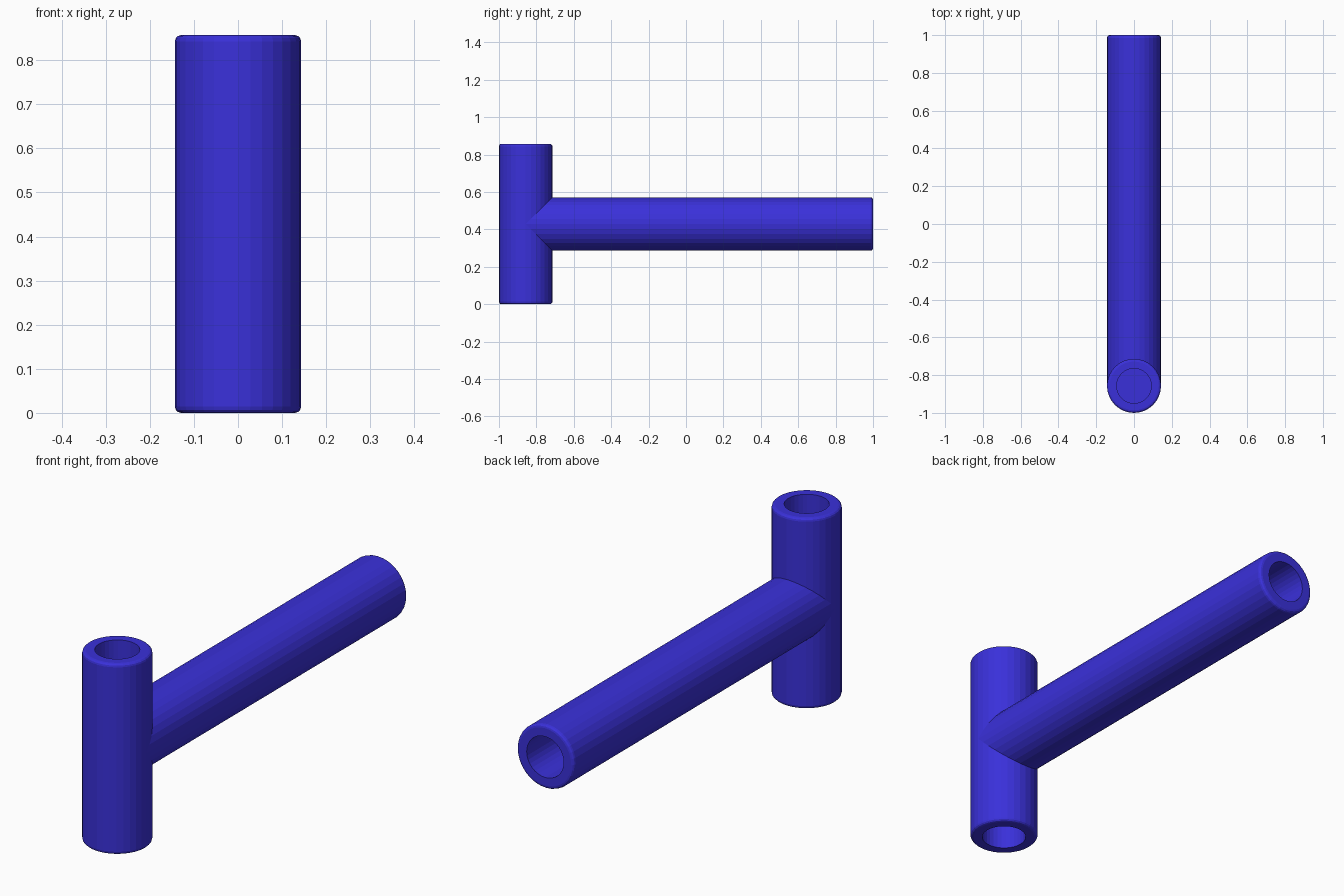
import bpy, bmesh, math
from mathutils import Matrix

if "Cube" in bpy.data.objects:
    bpy.data.objects.remove(bpy.data.objects["Cube"])

SIDES = 32
R, BORE, DEPTH, BEV = 0.143, 0.092, 0.25, 0.014

blue = bpy.data.materials.new("deep blue")
blue.diffuse_color = (0.042, 0.030, 0.70, 1)
blue.use_nodes = True
blue.node_tree.nodes["Principled BSDF"].inputs["Base Color"].default_value = blue.diffuse_color


def rounded(z, s):
    # rounded outer rim; s = +1 for the upper end, -1 for the lower end
    pts = []
    for i in range(4):
        a = math.pi / 2 * i / 3
        pts.append((R - BEV + BEV * math.cos(a), z - s * BEV + s * BEV * math.sin(a)))
    return pts


def socket(z, s):
    # rim, bore wall and bore floor
    return rounded(z, s) + [(BORE, z), (BORE, z - s * DEPTH), (0, z - s * DEPTH)]


def tube(name, profile, matrix):
    bm = bmesh.new()
    rings = []
    for r, z in profile:
        if r == 0:
            rings.append([bm.verts.new((0, 0, z))])
        else:
            rings.append([bm.verts.new((r * math.cos(2 * math.pi * k / SIDES),
                                        r * math.sin(2 * math.pi * k / SIDES), z))
                          for k in range(SIDES)])
    for a, b in zip(rings, rings[1:]):
        for k in range(SIDES):
            n = (k + 1) % SIDES
            quad = [a[k % len(a)], a[n % len(a)], b[n % len(b)], b[k % len(b)]]
            bm.faces.new(list(dict.fromkeys(quad)))
    bmesh.ops.recalc_face_normals(bm, faces=bm.faces[:])
    bm.transform(matrix)
    me = bpy.data.meshes.new(name)
    bm.to_mesh(me)
    bm.free()
    me.materials.append(blue)
    ob = bpy.data.objects.new(name, me)
    bpy.context.collection.objects.link(ob)
    return ob


# upright tube with a socket at both ends
H = 0.857
tube("upright_tube", socket(0, -1)[::-1] + socket(H, 1),
     Matrix.Translation((0, -1 + R, 0)))

# horizontal tube: plain end buried in the upright, socket at the far end
L = 2 - R
tube("horizontal_tube", [(0, 0.1), (BORE, 0.1), (R, 0)] + socket(L, 1),
     Matrix.Translation((0, -1 + R, H / 2)) @ Matrix.Rotation(-math.pi / 2, 4, 'X'))
